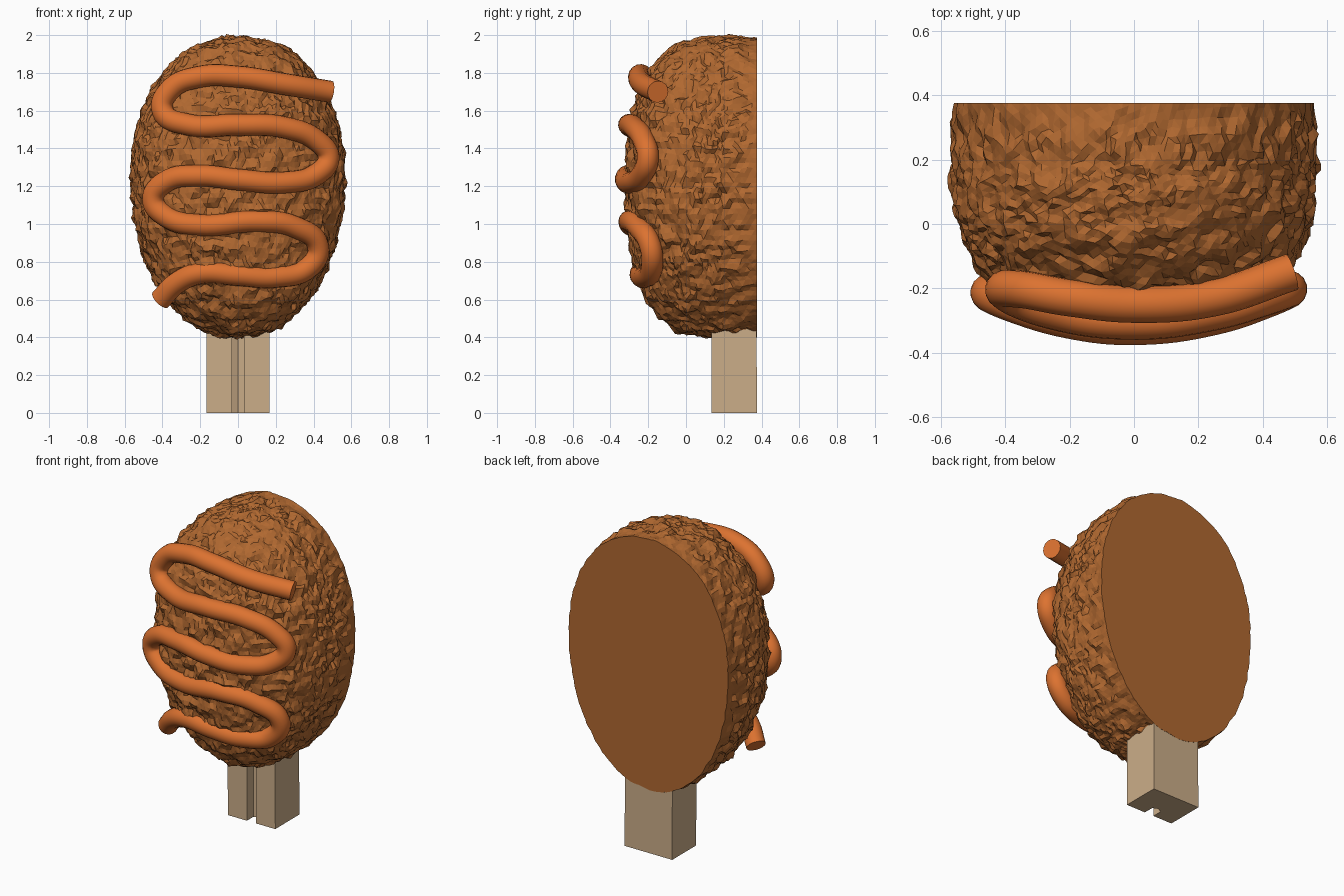
import bpy, bmesh, random
from mathutils import Vector, noise

if "Cube" in bpy.data.objects:
    bpy.data.objects.remove(bpy.data.objects["Cube"])

random.seed(4)
BACK = 0.375


def paint(obj, name, rgb):
    mat = bpy.data.materials.new(name)
    mat.diffuse_color = (*rgb, 1)
    mat.use_nodes = True
    mat.node_tree.nodes["Principled BSDF"].inputs["Base Color"].default_value = mat.diffuse_color
    obj.data.materials.append(mat)


def finish(bm, name):
    bmesh.ops.recalc_face_normals(bm, faces=bm.faces[:])
    me = bpy.data.meshes.new(name)
    bm.to_mesh(me)
    bm.free()
    obj = bpy.data.objects.new(name, me)
    bpy.context.collection.objects.link(obj)
    return obj


# Crumbly batter body: rough egg with a full front, cut flat at the back
bm = bmesh.new()
bmesh.ops.create_icosphere(bm, subdivisions=6, radius=1)
N, M = 2.1, 2.6  # roundness of the outline and of the front bulge
for v in bm.verts:
    n = v.co.normalized()
    ring = (abs(n.x) ** N + abs(n.z) ** N) ** (1 / N)
    p = n / (ring ** M + abs(n.y) ** M) ** (1 / M)
    y = 0.2 + p.y * (0.515 if p.y < 0 else 0.8)
    pos = Vector((0.56 * p.x * (1 + 0.06 * p.z), y, 1.192 + 0.797 * p.z))
    fade = min(1, max(0.12, (0.41 - y) / 0.12))
    q = Vector((pos.x * 13, pos.y * 13, pos.z * 19))
    bump = 0.026 * noise.noise(q) + random.uniform(-0.005, 0.005)
    jitter = Vector(random.uniform(-0.005, 0.005) for _ in range(3))
    v.co = pos + (n * bump + jitter) * fade
cut = bmesh.ops.bisect_plane(bm, geom=bm.verts[:] + bm.edges[:] + bm.faces[:],
                             plane_co=(0, BACK, 0), plane_no=(0, 1, 0), clear_outer=True)
rim = [e for e in cut["geom_cut"] if isinstance(e, bmesh.types.BMEdge)]
bmesh.ops.edgeloop_fill(bm, edges=rim)
paint(finish(bm, "batter_body"), "batter", (0.44, 0.14, 0.03))

# Wooden stick with a groove down the front
bm = bmesh.new()
half = [(0.166, BACK), (0.166, 0.135), (0.032, 0.135), (0.032, 0.2)]
profile = half + [(0, 0.215)] + [(-x, y) for x, y in reversed(half)]
base = bm.faces.new([bm.verts.new((x, y, 0)) for x, y in profile])
top = bmesh.ops.extrude_face_region(bm, geom=[base])["geom"]
bmesh.ops.translate(bm, vec=(0, -0.001, 0.55),
                    verts=[g for g in top if isinstance(g, bmesh.types.BMVert)])
paint(finish(bm, "stick"), "wood", (0.6, 0.42, 0.25))

# Sauce drizzle: round tube zigzagging over the curved front
path = [(0.49, 1.70), (0.25, 1.74), (0, 1.78), (-0.2, 1.78), (-0.36, 1.71), (-0.4, 1.6),
        (-0.26, 1.525), (0, 1.525), (0.25, 1.51), (0.42, 1.44), (0.48, 1.35), (0.42, 1.265),
        (0.25, 1.22), (0, 1.235), (-0.2, 1.255), (-0.38, 1.225), (-0.45, 1.13), (-0.38, 1.04),
        (-0.2, 0.995), (0.1, 1.015), (0.3, 0.985), (0.425, 0.88), (0.375, 0.77), (0.2, 0.72),
        (0, 0.73), (-0.2, 0.74), (-0.32, 0.69), (-0.41, 0.6)]
cu = bpy.data.curves.new("drizzle", "CURVE")
cu.dimensions = "3D"
cu.bevel_depth = 0.058
cu.bevel_resolution = 6
cu.resolution_u = 8
cu.use_fill_caps = True
sp = cu.splines.new("BEZIER")
sp.bezier_points.add(len(path) - 1)
for bp, (x, z) in zip(sp.bezier_points, path):
    bp.co = (x, -0.319 + 0.27 * (z - 1.27) ** 2 + 0.5 * x * x, z)
    bp.handle_left_type = bp.handle_right_type = "AUTO"
drizzle = bpy.data.objects.new("drizzle", cu)
bpy.context.collection.objects.link(drizzle)
paint(drizzle, "sauce", (0.72, 0.17, 0.03))
bpy.context.view_layer.objects.active = drizzle
drizzle.select_set(True)
bpy.ops.object.convert(target="MESH")
bpy.ops.object.shade_smooth_by_angle()
